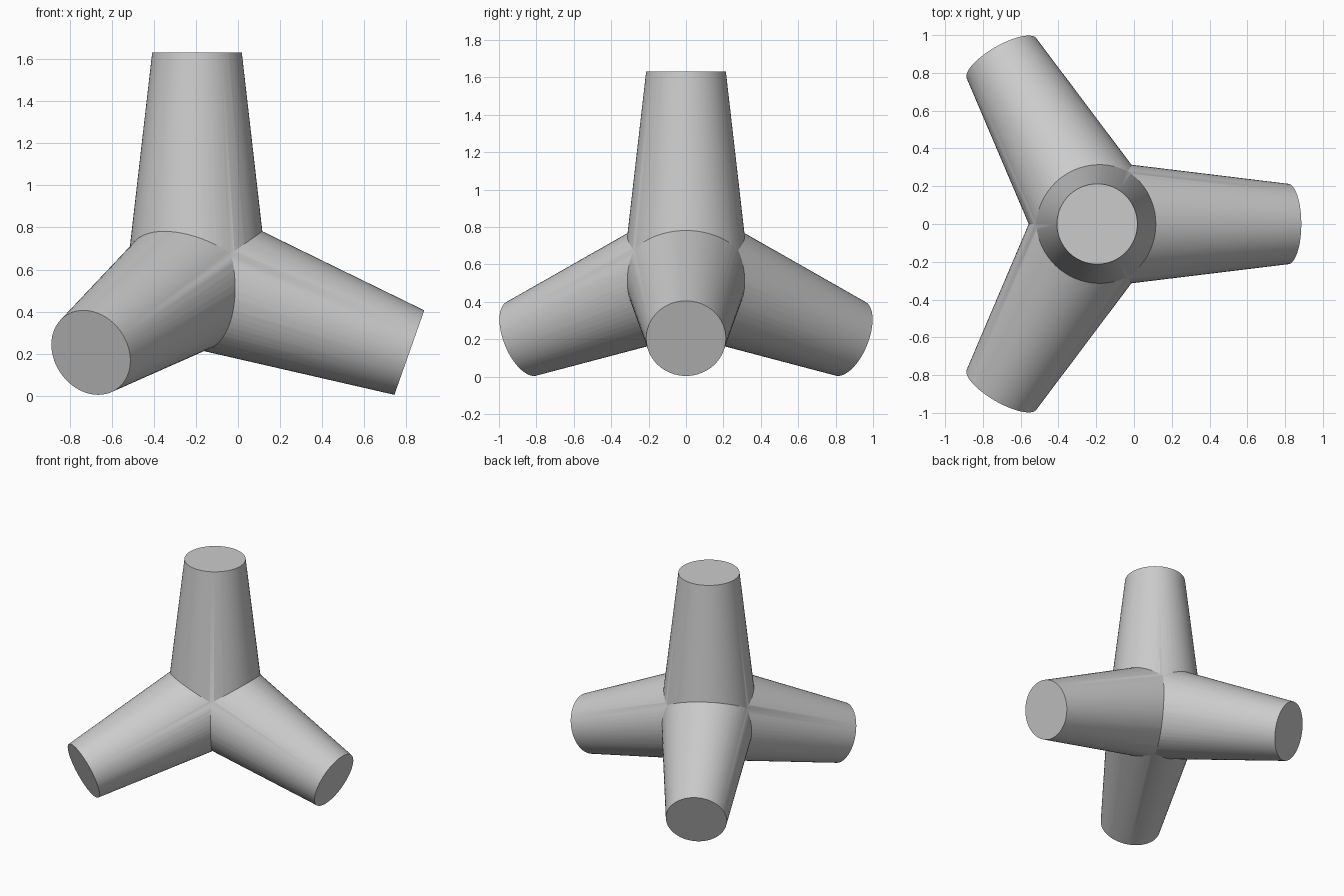
import bpy
import math
from mathutils import Vector

cube = bpy.data.objects.get("Cube")
if cube:
    bpy.data.objects.remove(cube, do_unlink=True)

HUB = Vector((-0.195, 0, 0.562))
LENGTH, ROOT_R, TIP_R = 1.071, 0.336, 0.213

concrete = bpy.data.materials.new("concrete_grey")
concrete.use_nodes = True
GREY = (0.6, 0.6, 0.6, 1)
concrete.diffuse_color = GREY
concrete.node_tree.nodes["Principled BSDF"].inputs["Base Color"].default_value = GREY


def tapered_leg(name, direction):
    """Truncated cone running outward from the hub."""
    bpy.ops.mesh.primitive_cone_add(
        vertices=64, radius1=ROOT_R, radius2=TIP_R, depth=LENGTH,
        location=HUB + direction * LENGTH / 2,
        rotation=direction.to_track_quat('Z', 'Y').to_euler())
    leg = bpy.context.object
    leg.name = name
    leg.data.materials.append(concrete)
    return leg


# Upright leg, and three lower legs at the tetrahedral angle
body = tapered_leg("four_legged_block", Vector((0, 0, 1)))
drop = -1 / 3
reach = math.sqrt(1 - drop * drop)
lower_legs = []
for name, turn in (("left_leg", 0), ("back_right_leg", 120), ("front_right_leg", 240)):
    a = math.radians(turn)
    direction = Vector((reach * math.cos(a), reach * math.sin(a), drop))
    lower_legs.append(tapered_leg(name, direction))

# Fuse the legs into one solid
bpy.ops.object.select_all(action='DESELECT')
body.select_set(True)
bpy.context.view_layer.objects.active = body
for leg in lower_legs:
    union = body.modifiers.new("union", 'BOOLEAN')
    union.operation = 'UNION'
    union.solver = 'EXACT'
    union.object = leg
    bpy.ops.object.modifier_apply(modifier=union.name)
for leg in lower_legs:
    bpy.data.objects.remove(leg, do_unlink=True)

bpy.ops.object.shade_smooth_by_angle(angle=math.radians(25))
